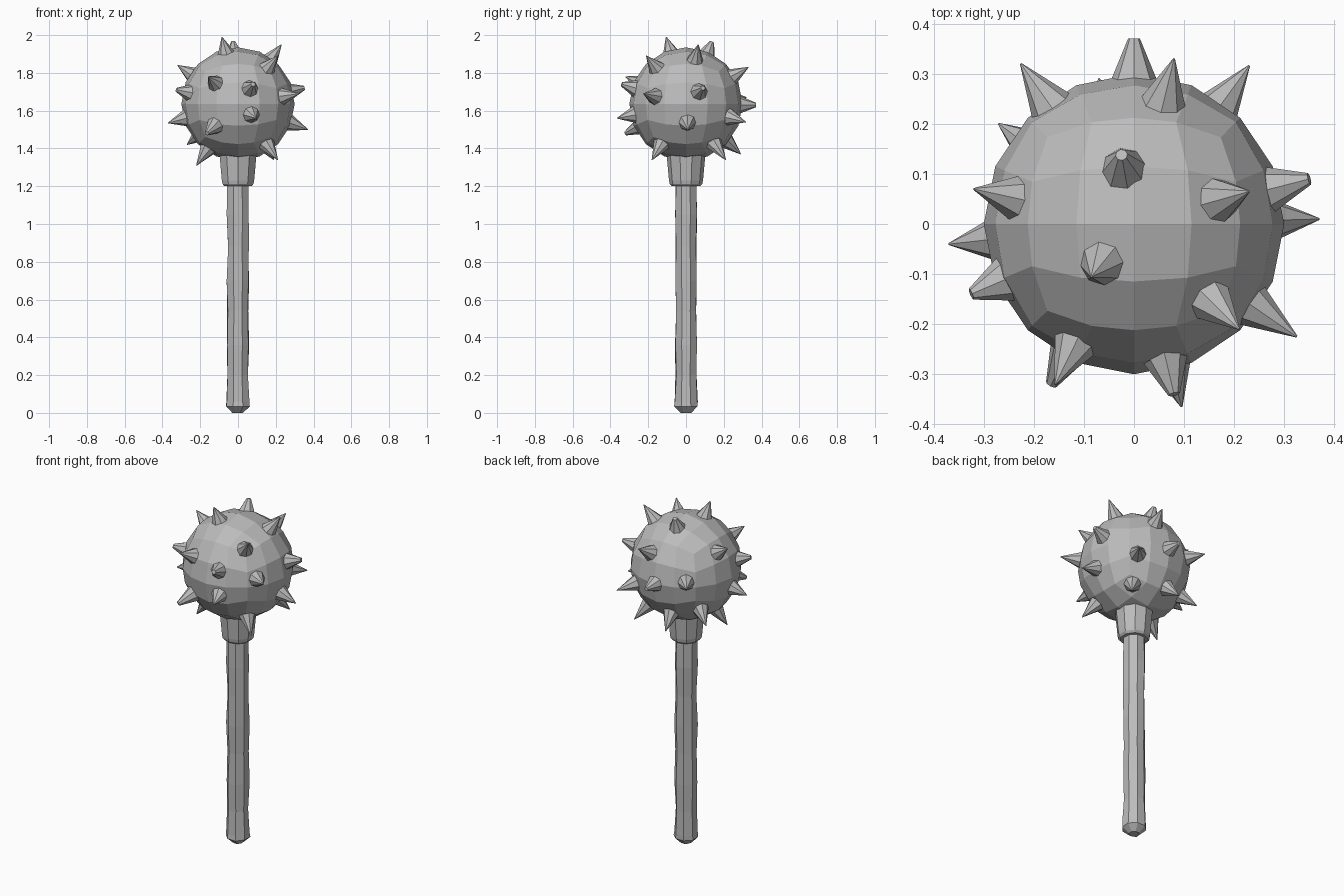
import bpy, bmesh, math, random
from mathutils import Vector

random.seed(4)
if "Cube" in bpy.data.objects:
    bpy.data.objects.remove(bpy.data.objects["Cube"], do_unlink=True)

GREY = (0.5, 0.5, 0.5, 1)
metal = bpy.data.materials.new("plain_grey")
metal.use_nodes = True
metal.diffuse_color = GREY
metal.node_tree.nodes["Principled BSDF"].inputs["Base Color"].default_value = GREY

CENTRE = Vector((0, 0, 1.635))
RADIUS = 0.3


def add_object(name, bm):
    bmesh.ops.recalc_face_normals(bm, faces=bm.faces)
    mesh = bpy.data.meshes.new(name)
    bm.to_mesh(mesh)
    bm.free()
    mesh.materials.append(metal)
    obj = bpy.data.objects.new(name, mesh)
    bpy.context.collection.objects.link(obj)
    return obj


def lathe(name, profile, sides, jitter=0.0):
    """Closed faceted column through (radius, height) rings."""
    bm = bmesh.new()
    rings = []
    for radius, z in profile:
        ring = []
        for i in range(sides):
            a = math.tau * (i + 0.5) / sides
            r = radius + random.uniform(-jitter, jitter)
            ring.append(bm.verts.new((r * math.cos(a), r * math.sin(a), z)))
        rings.append(ring)
    for low, high in zip(rings, rings[1:]):
        for i in range(sides):
            j = (i + 1) % sides
            bm.faces.new((low[i], low[j], high[j], high[i]))
    bm.faces.new(rings[0])
    bm.faces.new(rings[-1])
    return add_object(name, bm)


# Ball: cube grid pushed out to a sphere with even angular spacing
bm = bmesh.new()
bmesh.ops.create_cube(bm, size=2)
bmesh.ops.subdivide_edges(bm, edges=bm.edges[:], cuts=3, use_grid_fill=True)
for v in bm.verts:
    even = Vector([math.tan(c * math.pi / 4) for c in v.co])
    v.co = CENTRE + even.normalized() * RADIUS
add_object("spiked_ball", bm)

# Collar with a small chamfered lower rim
lathe("collar", [(0.075, 1.2), (0.086, 1.212), (0.09, 1.23), (0.103, 1.37), (0.09, 1.4)], 10)

# Slightly uneven wooden grip, flared at the foot
lathe("handle", [(0.03, 0.0), (0.067, 0.035), (0.066, 0.06), (0.058, 0.2), (0.061, 0.36),
                 (0.059, 0.54), (0.062, 0.7), (0.059, 0.88), (0.062, 1.05), (0.06, 1.22)],
      8, 0.003)

# Spike tips: sharp ones and blunt ones
SHARP = [(-.085, -.105, 1.99), (.23, .065, 1.95), (.21, -.21, 1.89), (-.32, .07, 1.84),
         (-.226, .32, 1.67), (.08, .33, 1.83), (.23, .316, 1.54), (-.07, .29, 1.37),
         (-.27, .2, 1.42), (-.37, -.04, 1.535), (.37, .01, 1.5), (.325, -.225, 1.69),
         (.095, -.365, 1.56), (-.157, -.32, 1.78), (-.22, -.07, 1.31),
         (.21, -.18, 1.34), (.19, .21, 1.34)]
BLUNT = [(-.025, .138, 1.965), (0, .37, 1.63), (-.325, -.14, 1.71), (.35, .09, 1.72),
         (.08, -.34, 1.74), (-.165, -.32, 1.48)]


def spike(name, tip, tip_radius):
    base_depth = 0.27
    out = Vector(tip) - CENTRE
    length = out.length - base_depth
    bm = bmesh.new()
    bmesh.ops.create_cone(bm, cap_ends=True, segments=8, radius1=0.053,
                          radius2=tip_radius, depth=length)
    obj = add_object(name, bm)
    obj.rotation_mode = "QUATERNION"
    obj.rotation_quaternion = out.to_track_quat("Z", "Y")
    obj.location = CENTRE + out.normalized() * (base_depth + length / 2)


for n, tip in enumerate(SHARP):
    spike(f"sharp_spike_{n + 1}", tip, 0.002)
for n, tip in enumerate(BLUNT):
    spike(f"blunt_spike_{n + 1}", tip, 0.012)
